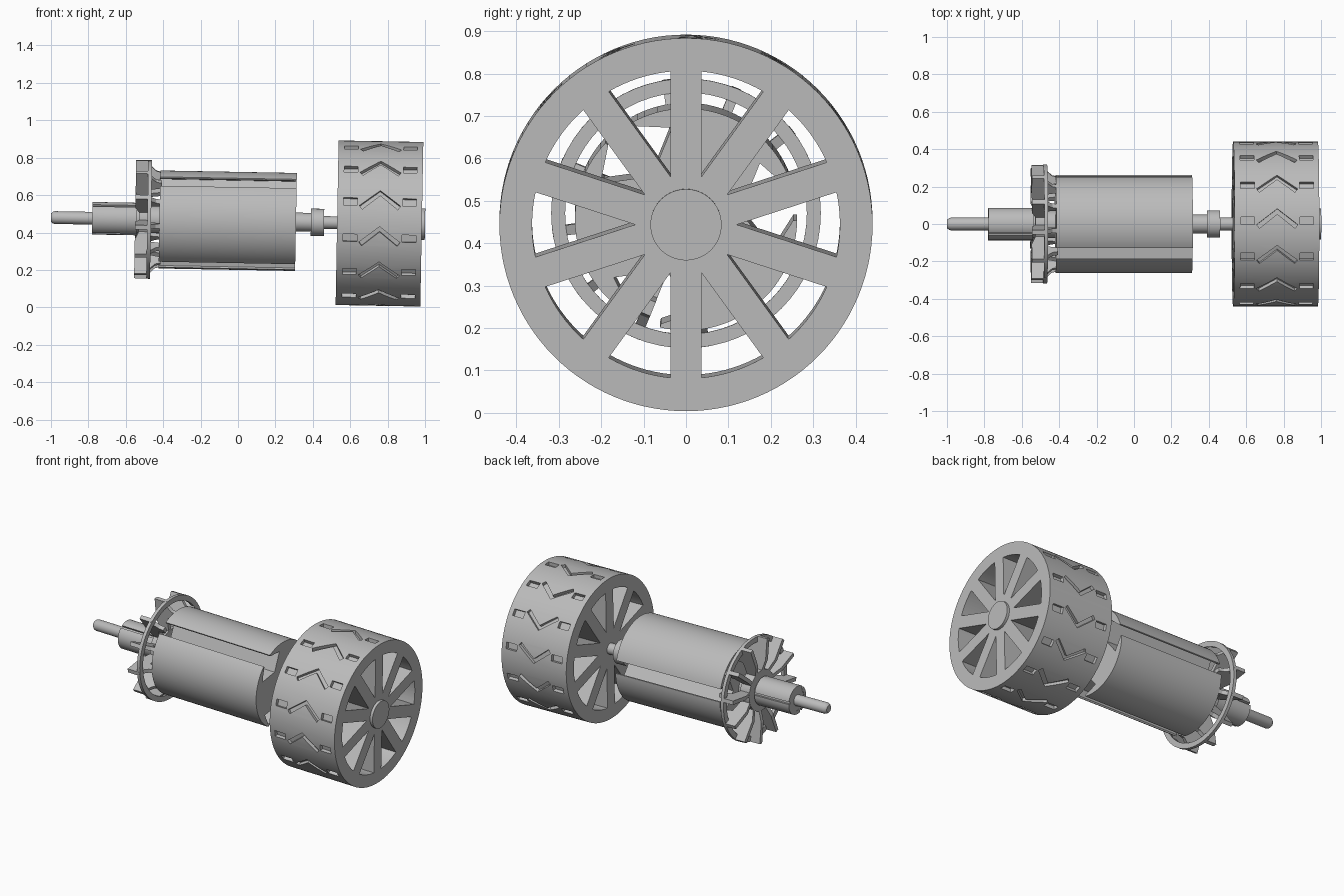
import bpy, bmesh
from math import sin, cos, pi, radians, asin, sqrt
from mathutils import Matrix, Vector

if "Cube" in bpy.data.objects:
    bpy.data.objects.remove(bpy.data.objects["Cube"])

grey = bpy.data.materials.new("plain_grey")
grey.use_nodes = True
grey.diffuse_color = (0.5, 0.5, 0.5, 1)
grey.node_tree.nodes["Principled BSDF"].inputs["Base Color"].default_value = (0.5, 0.5, 0.5, 1)

# The whole assembly leans slightly along its axle
LEAN = Matrix.Translation((0, 0, 0.462)) @ Matrix.Rotation(radians(1.05), 4, 'Y')


def prism(bm, points, shift):
    """Solid made by sweeping a flat outline along a vector."""
    lower = [bm.verts.new(p) for p in points]
    upper = [bm.verts.new(Vector(p) + Vector(shift)) for p in points]
    bm.faces.new(lower)
    bm.faces.new(upper[::-1])
    n = len(points)
    for i in range(n):
        j = (i + 1) % n
        bm.faces.new((lower[j], lower[i], upper[i], upper[j]))


def lathe(bm, profile, closed=False, steps=64):
    """Turn a profile of (x, radius) around the x axis."""
    rings = []
    for x, r in profile:
        if r == 0:
            rings.append([bm.verts.new((x, 0, 0))] * steps)
        else:
            rings.append([bm.verts.new((x, r * cos(2 * pi * i / steps), r * sin(2 * pi * i / steps)))
                          for i in range(steps)])
    pairs = list(zip(rings, rings[1:]))
    if closed:
        pairs.append((rings[-1], rings[0]))
    for a, b in pairs:
        for i in range(steps):
            j = (i + 1) % steps
            quad = list(dict.fromkeys((a[i], a[j], b[j], b[i])))
            bm.faces.new(quad)


def finish(name, bm):
    bmesh.ops.recalc_face_normals(bm, faces=bm.faces)
    bm.transform(LEAN)
    mesh = bpy.data.meshes.new(name)
    bm.to_mesh(mesh)
    bm.free()
    mesh.materials.append(grey)
    obj = bpy.data.objects.new(name, mesh)
    bpy.context.collection.objects.link(obj)
    return obj


def select(obj):
    bpy.ops.object.select_all(action='DESELECT')
    obj.select_set(True)
    bpy.context.view_layer.objects.active = obj


def smooth(obj):
    select(obj)
    bpy.ops.object.shade_smooth_by_angle(angle=radians(30))


def turned(name, profile, closed=False, steps=64):
    bm = bmesh.new()
    lathe(bm, profile, closed, steps)
    smooth(finish(name, bm))


# Wheel blank
bm = bmesh.new()
lathe(bm, [(0.53, 0), (0.53, 0.44), (0.983, 0.44), (0.983, 0)], steps=112)
wheel = finish("wheel", bm)

# Wheel cutter: ten wedge windows between parallel-sided spokes
bm = bmesh.new()
half, outer = 0.037, 0.363
edge = pi / 10 - asin(half / outer)
for k in range(10):
    mid = k * pi / 5
    outline = [(0.4, half / sin(pi / 10) * cos(mid), half / sin(pi / 10) * sin(mid))]
    for i in range(9):
        a = mid - edge + 2 * edge * i / 8
        outline.append((0.4, outer * cos(a), outer * sin(a)))
    prism(bm, outline, (0.7, 0, 0))

# Tread: fourteen chevron grooves, each with a slot on either side
chevron = [(0, 0.05), (0.11, -0.035), (0.095, -0.055), (0, 0.022), (-0.095, -0.055), (-0.11, -0.035)]
slot = [(-0.037, -0.02), (0.037, -0.02), (0.037, 0.02), (-0.037, 0.02)]
for k in range(14):
    a = radians(17) + k * pi / 7
    for shape, x0, turn in ((chevron, 0.758, 0), (slot, 0.6, 0.03), (slot, 0.916, 0.03)):
        radial = Vector((0, -cos(a - turn), sin(a - turn)))
        along = Vector((0, sin(a - turn), cos(a - turn)))
        outline = [Vector((x0 + x, 0, 0)) + along * t + radial * 0.418 for x, t in shape]
        prism(bm, outline, radial * 0.08)
cutter = finish("wheel_cutter", bm)
cutter.hide_render = True
cut = wheel.modifiers.new("cut", 'BOOLEAN')
cut.operation, cut.solver, cut.object = 'DIFFERENCE', 'EXACT', cutter
select(wheel)
bpy.ops.object.modifier_apply(modifier=cut.name)
bpy.data.objects.remove(cutter)
smooth(wheel)
turned("hub_cap", [(0.97, 0), (0.97, 0.084), (1.0, 0.084), (1.0, 0)])

# Axle, collar and commutator
turned("axle", [(-1.0, 0), (-1.0, 0.022), (-0.99, 0.031), (-0.98, 0.034), (0.54, 0.034), (0.54, 0)], steps=32)
turned("axle_sleeve", [(0.28, 0), (0.28, 0.05), (0.4, 0.05), (0.4, 0)], steps=32)
turned("collar", [(0.39, 0), (0.39, 0.073), (0.46, 0.073), (0.46, 0)], steps=48)
turned("commutator_core", [(-0.778, 0), (-0.778, 0.074), (-0.4, 0.074), (-0.4, 0)], steps=48)
bm = bmesh.new()
for k in range(3):
    mid = radians(68) + k * 2 * pi / 3
    arc = [mid + radians(55) * (i / 8 - 1) for i in range(17)]
    outline = [(-0.78, 0.087 * cos(a), 0.087 * sin(a)) for a in arc]
    outline += [(-0.78, 0.065 * cos(a), 0.065 * sin(a)) for a in arc[::-1]]
    prism(bm, outline, (0.24, 0, 0))
smooth(finish("commutator_segments", bm))

# Armature: three poles, each a wide stem with an arched head
R, TIP, STEM = 0.262, radians(51.5), 0.112
bm = bmesh.new()
outline = []
for k in range(3):
    mid = radians(68) + k * 2 * pi / 3
    local = [(STEM / sqrt(3), -STEM), (0.188, -STEM), (0.253 * cos(TIP), -0.253 * sin(TIP))]
    local += [(R * cos(TIP * (i / 14 - 1)), R * sin(TIP * (i / 14 - 1))) for i in range(29)]
    local += [(0.253 * cos(TIP), 0.253 * sin(TIP)), (0.188, STEM)]
    outline += [(-0.42, u * cos(mid) - v * sin(mid), u * sin(mid) + v * cos(mid)) for u, v in local]
prism(bm, outline, (0.73, 0, 0))
smooth(finish("armature", bm))

# Fan: outer ring, inner ring, blades and struts back to the armature
turned("fan_ring", [(-0.485, 0.285), (-0.485, 0.318), (-0.465, 0.318), (-0.465, 0.285)], True)
turned("fan_hub", [(-0.53, 0.07), (-0.53, 0.125), (-0.465, 0.125), (-0.465, 0.07)], True)
blade = [(-0.55, 0.19), (-0.55, 0.318), (-0.47, 0.318), (-0.465, 0.285), (-0.44, 0.262),
         (-0.41, 0.255), (-0.41, 0.22), (-0.465, 0.21), (-0.47, 0.11), (-0.525, 0.11)]
bm = bmesh.new()
for k in range(12):
    a = radians(8) + k * pi / 6
    radial, side = Vector((0, cos(a), sin(a))), Vector((0, -sin(a), cos(a)))
    prism(bm, [Vector((x, 0, 0)) + radial * r - side * 0.012 for x, r in blade], side * 0.024)
finish("fan_blades", bm)
